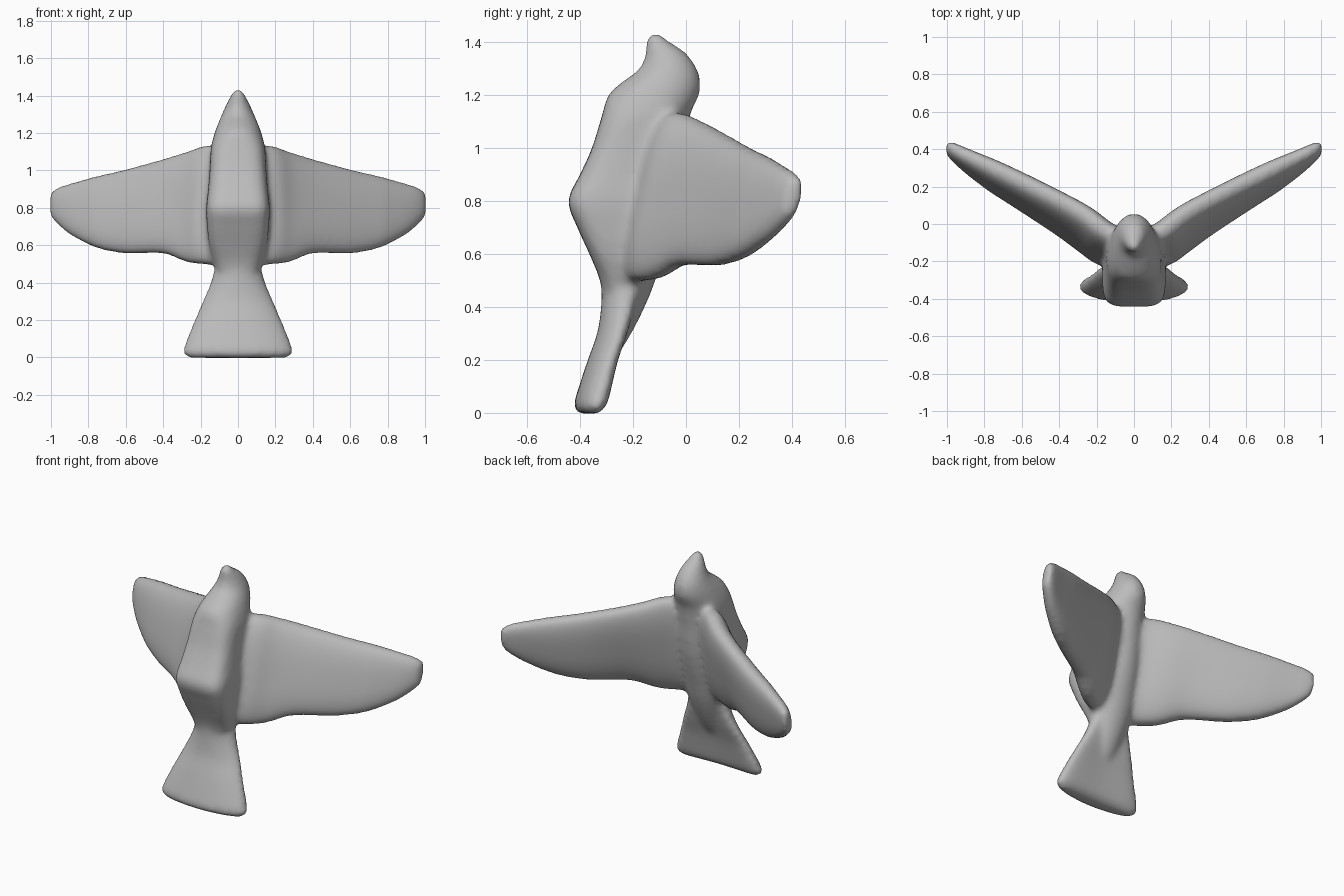
import bpy, bmesh, math
from mathutils import Vector

if "Cube" in bpy.data.objects:
    bpy.data.objects.remove(bpy.data.objects["Cube"])

SIDES = 40
STEPS = 5


def smooth_rows(rows):
    """Catmull-Rom interpolation between the given section rows."""
    out = []
    for i in range(len(rows) - 1):
        a, b, c, d = (rows[max(0, min(len(rows) - 1, i + k))] for k in (-1, 0, 1, 2))
        for s in range(STEPS):
            t = s / STEPS
            out.append([0.5 * (2 * q + (r - p) * t + (2 * p - 5 * q + 4 * r - u) * t * t
                               + (3 * q - p - 3 * r + u) * t ** 3)
                        for p, q, r, u in zip(a, b, c, d)])
    out.append(list(rows[-1]))
    return out


def unit_ring(power, back_power=None):
    """Points of a rounded square (power 2 is a circle); the back half may differ."""
    for i in range(SIDES):
        a = 2 * math.pi * i / SIDES
        c, s = math.cos(a), math.sin(a)
        p = back_power if back_power and s > 0 else power
        yield (math.copysign(abs(c) ** (2 / p), c),
               math.copysign(abs(s) ** (2 / p), s))


def loft(bm, rings):
    """Closed skin over a series of rings."""
    loops = [[bm.verts.new(p) for p in ring] for ring in rings]
    faces = [bm.faces.new((lo[i], lo[(i + 1) % SIDES], hi[(i + 1) % SIDES], hi[i]))
             for lo, hi in zip(loops, loops[1:]) for i in range(SIDES)]
    faces += [bm.faces.new(loops[0][::-1]), bm.faces.new(loops[-1])]
    bmesh.ops.recalc_face_normals(bm, faces=faces)


def upright(rows, bend=0.0, back_power=None):
    """Rings stacked in z from rows of (z, half width, front y, back y, power)."""
    for z, w, f, b, power in smooth_rows(rows):
        yield [Vector((w * u, (f + b) / 2 + (b - f) / 2 * v + bend * (u * u - 0.2), z))
               for u, v in unit_ring(power, back_power)]


def wing_rings(rows, side):
    """Rings along x from rows of (x, top z, bottom z, top y, bottom y, half thickness)."""
    for x, zt, zb, yt, yb, th in smooth_rows(rows):
        top, low = Vector((0, yt, zt)), Vector((0, yb, zb))
        mid, half = (top + low) / 2, (top - low) / 2
        # thickness runs square to the wing, which sweeps backwards
        across = Vector((-0.45 * min(1, (1 - x) * 4) * min(1, x * 5), 0.9, 0))
        yield [Vector((side * (x + th * v * across.x), mid.y + half.y * u + th * v * across.y,
                       mid.z + half.z * u)) for u, v in unit_ring(2.6)]


body = [
    (0.22, 0.05, -0.34, -0.255, 2), (0.30, 0.075, -0.325, -0.205, 2),
    (0.40, 0.10, -0.312, -0.155, 2.2),
    (0.50, 0.13, -0.325, -0.115, 3), (0.60, 0.155, -0.365, -0.085, 4),
    (0.70, 0.166, -0.41, -0.055, 4.5), (0.80, 0.17, -0.445, -0.03, 4.5),
    (0.90, 0.16, -0.40, -0.015, 4.2), (1.00, 0.152, -0.355, -0.005, 3.8),
    (1.12, 0.145, -0.318, 0.015, 3.2), (1.20, 0.125, -0.293, 0.05, 2.5),
    (1.25, 0.107, -0.24, 0.055, 2.2), (1.30, 0.086, -0.175, 0.042, 2),
    (1.36, 0.06, -0.153, 0.0, 2), (1.40, 0.04, -0.153, -0.06, 2),
    (1.435, 0.018, -0.135, -0.10, 2),
]
tail = [
    (0.56, 0.12, -0.33, -0.18, 2.5), (0.48, 0.125, -0.315, -0.17, 2.5),
    (0.40, 0.147, -0.315, -0.19, 2.5), (0.30, 0.19, -0.33, -0.22, 2.5),
    (0.20, 0.233, -0.365, -0.255, 2.6), (0.10, 0.273, -0.398, -0.28, 2.8),
    (0.04, 0.293, -0.416, -0.295, 2.8), (0.01, 0.285, -0.413, -0.315, 2.6),
    (-0.003, 0.265, -0.39, -0.34, 2.5),
]
wing = [
    (0.00, 1.10, 0.50, -0.09, -0.22, 0.075), (0.15, 1.135, 0.495, -0.035, -0.18, 0.09),
    (0.27, 1.10, 0.508, 0.055, -0.105, 0.085), (0.40, 1.06, 0.555, 0.13, -0.015, 0.078),
    (0.60, 1.005, 0.555, 0.228, 0.118, 0.074), (0.75, 0.97, 0.583, 0.30, 0.212, 0.068),
    (0.88, 0.935, 0.645, 0.36, 0.298, 0.06), (0.96, 0.91, 0.705, 0.398, 0.36, 0.052),
    (1.005, 0.88, 0.755, 0.418, 0.395, 0.036),
]

# body, tail and wings in one mesh
bm = bmesh.new()
loft(bm, list(upright(body, back_power=2)))
loft(bm, list(upright(tail, bend=0.03)))
for side in (-1, 1):
    loft(bm, list(wing_rings(wing, side)))
mesh = bpy.data.meshes.new("bird")
bm.to_mesh(mesh)
bm.free()
bird = bpy.data.objects.new("bird", mesh)
bpy.context.collection.objects.link(bird)

# plain grey clay
grey = bpy.data.materials.new("grey")
grey.diffuse_color = (0.5, 0.5, 0.5, 1)
grey.use_nodes = True
grey.node_tree.nodes["Principled BSDF"].inputs["Base Color"].default_value = grey.diffuse_color
mesh.materials.append(grey)

# fuse the parts and soften the joins
fuse = bird.modifiers.new("fuse", 'REMESH')
fuse.mode = 'VOXEL'
fuse.voxel_size = 0.016
fuse.use_smooth_shade = True
soften = bird.modifiers.new("soften", 'SMOOTH')
soften.factor = 0.5
soften.iterations = 10
